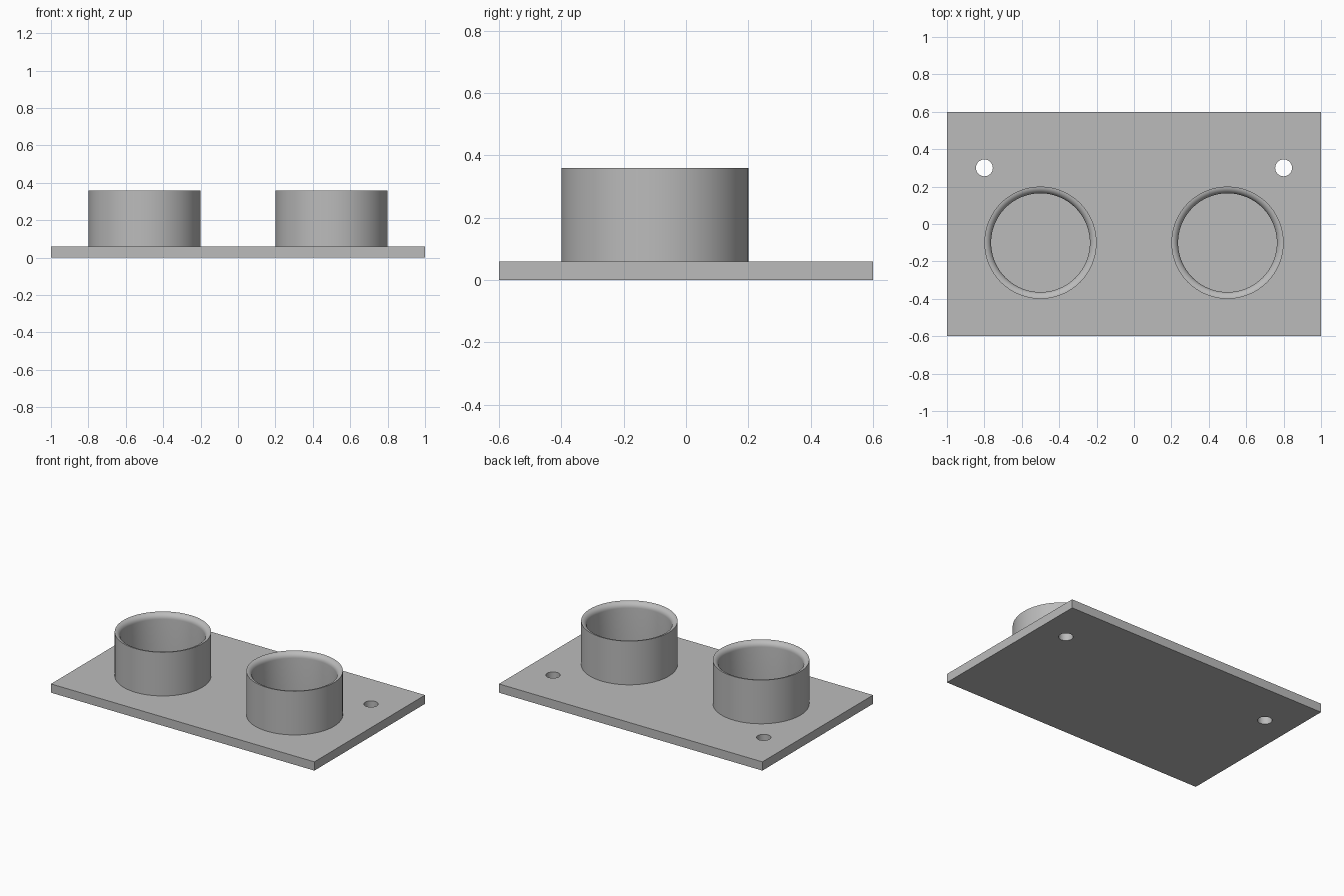
import bpy, bmesh
from math import sin, cos, pi, radians

cube = bpy.data.objects.get("Cube")
if cube:
    bpy.data.objects.remove(cube, do_unlink=True)

THICK = 0.06       # base plate thickness
TOP = 0.36         # top of the cups
R_OUT, R_IN = 0.3, 0.264

grey = bpy.data.materials.new("light_grey")
grey.use_nodes = True
grey.diffuse_color = (0.5, 0.5, 0.5, 1)
grey.node_tree.nodes["Principled BSDF"].inputs["Base Color"].default_value = (0.5, 0.5, 0.5, 1)


def select_only(obj):
    bpy.ops.object.select_all(action='DESELECT')
    obj.select_set(True)
    bpy.context.view_layer.objects.active = obj


def smooth(obj):
    select_only(obj)
    bpy.ops.object.shade_smooth_by_angle(angle=radians(30))


# Base plate
bpy.ops.mesh.primitive_cube_add(size=1, location=(0, 0, THICK / 2))
plate = bpy.context.object
plate.name = "base_plate"
plate.scale = (2, 1.2, THICK)
bpy.ops.object.transform_apply(location=True, rotation=False, scale=True)
plate.data.materials.append(grey)

# Mounting holes through the plate
for x in (-0.8, 0.8):
    bpy.ops.mesh.primitive_cylinder_add(vertices=48, radius=0.045, depth=0.3, location=(x, 0.3, 0))
    cutter = bpy.context.object
    cutter.hide_render = True
    select_only(plate)
    mod = plate.modifiers.new("mounting_hole", 'BOOLEAN')
    mod.operation = 'DIFFERENCE'
    mod.solver = 'EXACT'
    mod.object = cutter
    bpy.ops.object.modifier_apply(modifier=mod.name)
    bpy.data.objects.remove(cutter, do_unlink=True)
smooth(plate)


# Cup wall: outer side, rounded inner lip, inner side, spun around z
def cup_ring(name, x):
    lip = R_OUT - R_IN
    arc = [(R_OUT - lip * sin(a), TOP - lip + lip * cos(a))
           for a in (i * pi / 16 for i in range(9))]
    profile = [(R_OUT, THICK)] + arc + [(R_IN, THICK)]
    bm = bmesh.new()
    verts = [bm.verts.new((r, 0, z)) for r, z in profile]
    edges = [bm.edges.new(pair) for pair in zip(verts, verts[1:])]
    bmesh.ops.spin(bm, geom=verts + edges, cent=(0, 0, 0), axis=(0, 0, 1),
                   angle=2 * pi, steps=96)
    bmesh.ops.remove_doubles(bm, verts=bm.verts, dist=0.0001)
    bmesh.ops.recalc_face_normals(bm, faces=bm.faces)
    mesh = bpy.data.meshes.new(name)
    bm.to_mesh(mesh)
    bm.free()
    obj = bpy.data.objects.new(name, mesh)
    bpy.context.collection.objects.link(obj)
    obj.location = (x, -0.1, 0)
    mesh.materials.append(grey)
    smooth(obj)


cup_ring("left_cup", 0.5)
cup_ring("right_cup", -0.5)
